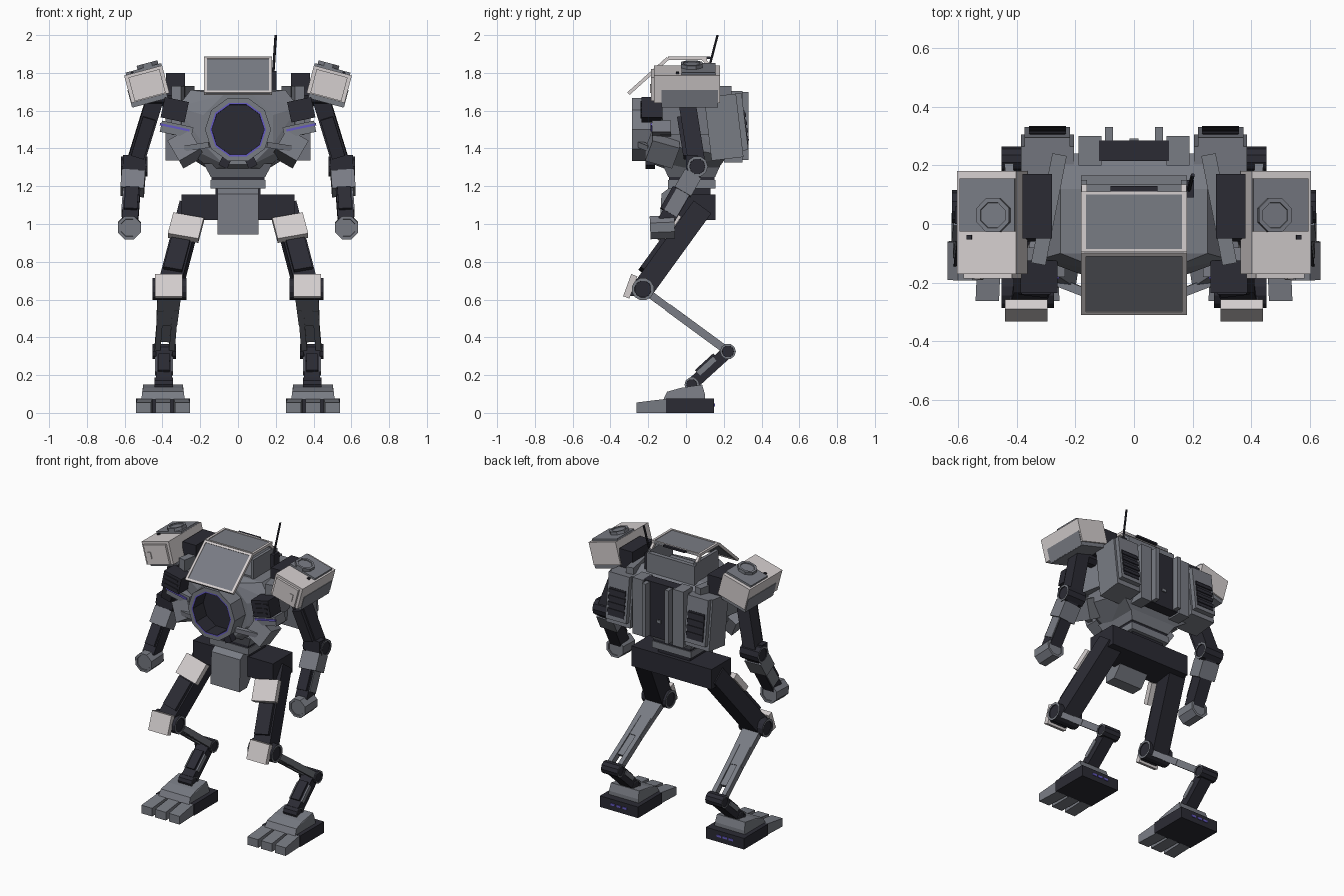
import bpy, bmesh
from math import radians, pi, cos, sin
from mathutils import Vector, Matrix

if "Cube" in bpy.data.objects:
    bpy.data.objects.remove(bpy.data.objects["Cube"])


def material(name, rgb):
    m = bpy.data.materials.new(name)
    m.use_nodes = True
    m.diffuse_color = (*rgb, 1)
    m.node_tree.nodes["Principled BSDF"].inputs["Base Color"].default_value = (*rgb, 1)
    return m


GRAY = material("steel gray", (0.19, 0.20, 0.23))
DARK = material("dark frame", (0.024, 0.024, 0.034))
LIGHT = material("pale armor", (0.66, 0.62, 0.62))
PURPLE = material("purple trim", (0.13, 0.10, 0.55))


def finish(name, bm, *mats):
    bmesh.ops.recalc_face_normals(bm, faces=bm.faces)
    me = bpy.data.meshes.new(name)
    bm.to_mesh(me)
    bm.free()
    for m in mats:
        me.materials.append(m)
    ob = bpy.data.objects.new(name, me)
    bpy.context.collection.objects.link(ob)
    return ob


def frame(a, b):
    """Matrix at the middle of a-b: z along it, x near the world x axis."""
    a, b = Vector(a), Vector(b)
    z = (b - a).normalized()
    ref = Vector((0, 1, 0)) if abs(z.x) > 0.9 else Vector((1, 0, 0))
    y = z.cross(ref).normalized()
    rot = Matrix((y.cross(z), y, z)).transposed().to_4x4()
    return Matrix.Translation((a + b) / 2) @ rot


def box(name, pos, size, mat, m=Matrix(), rot=(0, 0, 0), taper=1):
    """Box; taper scales its top."""
    bm = bmesh.new()
    bmesh.ops.create_cube(bm, size=1)
    for v in bm.verts:
        k = taper if v.co.z > 0 else 1
        v.co = Vector((v.co.x * size[0] * k, v.co.y * size[1] * k, v.co.z * size[2]))
    for angle, axis in zip(rot, "XYZ"):
        bm.transform(Matrix.Rotation(radians(angle), 4, axis))
    bm.transform(m @ Matrix.Translation(pos))
    return finish(name, bm, mat)


def beam(name, a, b, w, d, mat, t0=0, t1=1, dx=0, dy=0, taper=1):
    """Box along part t0-t1 of the line a-b, shifted sideways by dx, dy."""
    a, b = Vector(a), Vector(b)
    p, q = a.lerp(b, t0), a.lerp(b, t1)
    return box(name, (dx, dy, 0), (w, d, (q - p).length), mat, frame(p, q), taper=taper)


def cyl(name, a, b, r, mat, n=10, rim=None, m=Matrix()):
    """Cylinder from a to b; rim is the material of a ring on each end."""
    bm = bmesh.new()
    length = (Vector(b) - Vector(a)).length
    bmesh.ops.create_cone(bm, cap_ends=True, segments=n, radius1=r, radius2=r, depth=length,
                          matrix=m @ frame(a, b) @ Matrix.Rotation(pi / n, 4, "Z"))
    if rim:
        ends = [f for f in bm.faces if len(f.verts) == n]
        for f in bmesh.ops.inset_individual(bm, faces=ends, thickness=r * 0.25)["faces"]:
            f.material_index = 1
        bmesh.ops.inset_individual(bm, faces=ends, thickness=0.001, depth=-0.006)
    return finish(name, bm, mat, rim or mat)


def joint(name, p, half, r, n=10):
    """Dark sideways pivot with gray end rings."""
    return cyl(name, p - Vector((half, 0, 0)), p + Vector((half, 0, 0)), r, DARK, n, GRAY)


def hull(name, pts, mat):
    bm = bmesh.new()
    for p in pts:
        bm.verts.new(p)
    bmesh.ops.convex_hull(bm, input=bm.verts)
    bmesh.ops.dissolve_limit(bm, angle_limit=0.02, verts=bm.verts, edges=bm.edges)
    return finish(name, bm, mat)


# Torso shell: octagonal nose widening to the shoulders
nose = [(0.2 * cos(i * pi / 4 + pi / 8), -0.17, 1.5 + 0.2 * sin(i * pi / 4 + pi / 8)) for i in range(8)]
shell = [(s * x, y, z) for s in (-1, 1) for x, y, z in (
    (0.27, 0.22, 1.36), (0.27, 0.24, 1.67), (0.29, -0.12, 1.42), (0.32, -0.12, 1.62),
    (0.25, -0.10, 1.71), (0.25, 0.12, 1.71), (0.14, 0.16, 1.28), (0.14, -0.08, 1.28))]
hull("torso", nose + shell, GRAY)

# Round front port with purple lining and dark recess
bm = bmesh.new()
bmesh.ops.create_cone(bm, cap_ends=True, segments=10, radius1=0.175, radius2=0.175, depth=0.145,
                      matrix=frame((0, -0.14, 1.5), (0, -0.285, 1.5)) @ Matrix.Rotation(pi / 10, 4, "Z"))
port = [min(bm.faces, key=lambda f: f.calc_center_median().y)]
for thick, depth, index in ((0.026, 0, 0), (0.01, 0, 1), (0.001, -0.11, 2)):
    ring = bmesh.ops.inset_individual(bm, faces=port, thickness=thick, depth=depth)["faces"]
    for f in ring + port:
        f.material_index = index
finish("front_port", bm, GRAY, PURPLE, DARK)

# Cockpit tub, windshield and lid
box("cockpit_floor", (0, 0.04, 1.70), (0.36, 0.24, 0.04), GRAY)
box("cockpit_back", (0, 0.15, 1.73), (0.36, 0.03, 0.19), GRAY)
for s, side in ((1, "left"), (-1, "right")):
    box(side + "_cockpit_wall", (s * 0.17, 0.03, 1.77), (0.02, 0.24, 0.14), GRAY)
    beam(side + "_lid_post", (s * 0.17, 0.14, 1.82), (s * 0.17, 0.09, 1.875), 0.018, 0.018, LIGHT)
top, brow, back = (0, -0.095, 1.878), (0, -0.305, 1.69), (0, 0.11, 1.878)
for name, a, b in (("windshield", top, brow), ("lid", back, top)):
    beam(name + "_glass", a, b, 0.34, 0.010, GRAY)
    for s in (-1, 1):
        beam(name + "_side_bar", a, b, 0.016, 0.018, LIGHT, dx=s * 0.172)
    for t in (0.0, 0.95):
        beam(name + "_cross_bar", a, b, 0.36, 0.018, LIGHT, t, t + 0.05)
box("lid_hinge", (0, 0.118, 1.88), (0.16, 0.022, 0.012), DARK)
box("antenna_base", (0.19, 0.12, 1.75), (0.03, 0.06, 0.12), DARK)
cyl("antenna", (0.185, 0.11, 1.78), (0.2, 0.167, 2.0), 0.007, DARK, 6)

# Spine panel on the back
box("spine_panel", (0, 0.25, 1.52), (0.24, 0.07, 0.37), DARK)
box("spine_tab", (0, 0.288, 1.45), (0.03, 0.008, 0.02), GRAY)
for s in (-1, 1):
    box("spine_rail", (s * 0.15, 0.25, 1.515), (0.08, 0.10, 0.38), GRAY)
    box("spine_rod", (s * 0.085, 0.305, 1.52), (0.028, 0.05, 0.36), GRAY)

# Waist and pelvis
box("waist_collar", (0, 0.03, 1.285), (0.29, 0.25, 0.07), GRAY, taper=1.25)
box("waist_ring", (0, 0.03, 1.245), (0.28, 0.24, 0.025), DARK)
box("waist_plate", (0, 0.03, 1.21), (0.29, 0.25, 0.045), GRAY)
box("waist_core", (0, 0.04, 1.17), (0.24, 0.18, 0.05), DARK)
box("pelvis", (0, 0.05, 1.088), (0.60, 0.21, 0.135), DARK)
hull("pelvis_front", [(s * 0.108, y, z) for s in (-1, 1) for y, z in (
    (-0.14, 0.945), (-0.06, 0.945), (-0.13, 1.16), (-0.09, 1.19), (0.0, 1.19), (0.0, 1.02))], GRAY)

for s, side in ((1, "left_"), (-1, "right_")):
    def P(x, y, z):
        return Vector((s * x, y, z))

    # Chest side units
    tilt = (0, -12 * s, 0)
    box(side + "chest_vent", P(0.335, -0.18, 1.605), (0.13, 0.11, 0.11), DARK, rot=tilt)
    for k in range(3):
        box(side + "chest_slat", P(0.335, -0.237, 1.575 + k * 0.03), (0.10, 0.008, 0.012), DARK, rot=tilt)
    box(side + "chest_arm", P(0.325, -0.13, 1.50), (0.17, 0.10, 0.06), GRAY, rot=tilt)
    box(side + "chest_trim", P(0.335, -0.183, 1.512), (0.16, 0.008, 0.012), PURPLE, rot=tilt)
    box(side + "cheek_box", P(0.275, -0.125, 1.40), (0.13, 0.15, 0.13), GRAY, rot=(-18, 30 * s, 0))
    beam(side + "cheek_rod", P(0.15, -0.24, 1.42), P(0.28, -0.19, 1.40), 0.03, 0.03, GRAY)
    box(side + "chin_bracket", P(0.07, -0.19, 1.325), (0.05, 0.05, 0.05), DARK, rot=(0, -25 * s, 0))

    # Rear thruster boxes with louvers
    a, b = P(0.295, 0.18, 1.68), P(0.295, 0.22, 1.345)
    beam(side + "thruster", a, b, 0.18, 0.17, GRAY)
    beam(side + "thruster_frame", a, b, 0.155, 0.04, GRAY, 0, 0.9, dy=-0.095)
    beam(side + "thruster_recess", a, b, 0.12, 0.008, DARK, 0.28, 0.82, dy=-0.114)
    for k in range(4):
        t = 0.31 + k * 0.125
        beam(side + "louver", a, b, 0.125, 0.012, DARK, t, t + 0.07, dy=-0.118)

    # Shoulder hub and tilted armor pad
    box(side + "shoulder_hub", P(0.33, 0.06, 1.73), (0.10, 0.22, 0.14), DARK)
    box(side + "shoulder_brace", P(0.29, 0.05, 1.60), (0.05, 0.38, 0.26), GRAY, rot=(0, 0, 11 * s))
    pad = Matrix.Translation(P(0.483, 0, 1.74)) @ Matrix.Rotation(radians(15 * s), 4, "Y")
    box(side + "shoulder_pad", (0, 0.005, 0), (0.208, 0.35, 0.15), LIGHT, pad)
    box(side + "pad_front_lip", (0, -0.175, -0.005), (0.17, 0.02, 0.13), LIGHT, pad)
    box(side + "pad_front_tab", (s * 0.05, -0.187, -0.01), (0.022, 0.006, 0.045), LIGHT, pad)
    box(side + "pad_skirt", (s * 0.008, 0.02, -0.085), (0.195, 0.30, 0.03), GRAY, pad)
    box(side + "pad_outer_panel", (s * 0.103, 0.02, -0.05), (0.008, 0.30, 0.095), GRAY, pad)
    box(side + "pad_deck", (s * -0.005, 0.065, 0.076), (0.195, 0.18, 0.024), GRAY, pad)
    cyl(side + "pad_knob", (s * -0.03, 0.03, 0.085), (s * -0.03, 0.03, 0.108), 0.062, GRAY, 8, GRAY, pad)
    box(side + "pad_stud", (s * 0.06, -0.045, 0.077), (0.016, 0.016, 0.012), DARK, pad)

    # Arm
    shoulder, elbow, wrist = P(0.435, 0, 1.68), P(0.55, 0.06, 1.305), P(0.572, -0.11, 1.01)
    cyl(side + "shoulder_joint", shoulder - P(0.11, 0, 0), shoulder + P(0.05, 0, 0), 0.06, DARK)
    beam(side + "upper_arm", shoulder, elbow, 0.09, 0.09, DARK)
    beam(side + "upper_arm_plate", shoulder, elbow, 0.07, 0.03, DARK, 0.3, 0.85, dy=0.05)
    joint(side + "elbow", elbow, 0.07, 0.056)
    box(side + "elbow_guard", elbow + P(0, -0.03, 0.02), (0.12, 0.06, 0.08), DARK)
    beam(side + "forearm", elbow, wrist, 0.085, 0.085, DARK)
    beam(side + "forearm_cuff", elbow, wrist, 0.125, 0.10, GRAY, 0.14, 0.46)
    beam(side + "forearm_plate", elbow, wrist, 0.07, 0.03, DARK, 0.46, 0.85, dy=0.045)
    beam(side + "forearm_side", elbow, wrist, 0.012, 0.075, GRAY, 0.46, 0.85, dx=s * 0.043)
    cyl(side + "hand", P(0.575, -0.06, 0.985), P(0.575, -0.19, 0.98), 0.066, GRAY, 8, GRAY)

    # Thigh and knee
    hip, knee, hock, ankle = P(0.25, 0.08, 1.08), P(0.362, -0.228, 0.655), P(0.39, 0.222, 0.325), P(0.393, 0.03, 0.15)
    beam(side + "thigh", hip, knee, 0.12, 0.115, DARK)
    beam(side + "thigh_armor", hip, knee, 0.165, 0.04, LIGHT, 0.21, 0.47, dx=s * -0.012, dy=0.08)
    beam(side + "thigh_plate", hip, knee, 0.10, 0.03, DARK, 0.48, 0.85, dy=0.065)
    joint(side + "knee", knee, 0.09, 0.06, 12)
    box(side + "knee_block", knee + P(0, -0.03, 0.01), (0.12, 0.08, 0.09), DARK)
    box(side + "knee_guard", knee + P(0.005, -0.067, 0.015), (0.145, 0.035, 0.125), LIGHT, rot=(-20, 0, 0))

    # Shin: plate splitting into two rails
    beam(side + "shin_plate", knee, hock, 0.125, 0.04, GRAY, 0.05, 0.55, taper=0.88)
    beam(side + "shin_core", knee, hock, 0.05, 0.025, GRAY, 0.5, 0.82)
    for k in (-1, 1):
        beam(side + "shin_rail", knee, hock, 0.03, 0.042, GRAY, 0.3, 1, dx=k * 0.038)
    joint(side + "hock", hock, 0.062, 0.042)
    beam(side + "lower_leg", hock, ankle, 0.085, 0.065, DARK)
    beam(side + "lower_leg_plate", hock, ankle, 0.06, 0.02, DARK, 0.25, 0.75, dy=0.035)
    for k in (-1, 1):
        beam(side + "lower_leg_side", hock, ankle, 0.008, 0.03, GRAY, 0.3, 0.75, dx=k * 0.044, dy=0.02)
    joint(side + "ankle", ankle, 0.05, 0.038)

    # Foot with three toes and purple heel marks
    c = 0.397
    hull(side + "foot_top", [P(c + w * x, y, z) for w in (-1, 1) for x, y, z in (
        (0.115, -0.12, 0.07), (0.115, 0.10, 0.07), (0.11, -0.10, 0.112), (0.105, -0.03, 0.132),
        (0.105, 0.085, 0.15), (0.11, 0.10, 0.10))], GRAY)
    box(side + "sole", P(c, 0.022, 0.038), (0.285, 0.255, 0.075), DARK)
    for k in (-1, 0, 1):
        hull(side + "toe", [P(c + k * x + w * 0.04, y, z) for w in (-1, 1) for x, y, z in (
            (0.103, -0.262, 0.0), (0.103, -0.262, 0.055), (0.096, -0.10, 0.0), (0.096, -0.10, 0.075))], GRAY)
        box(side + "heel_mark", P(c + k * 0.045, 0.151, 0.042), (0.032, 0.006, 0.014), PURPLE)
